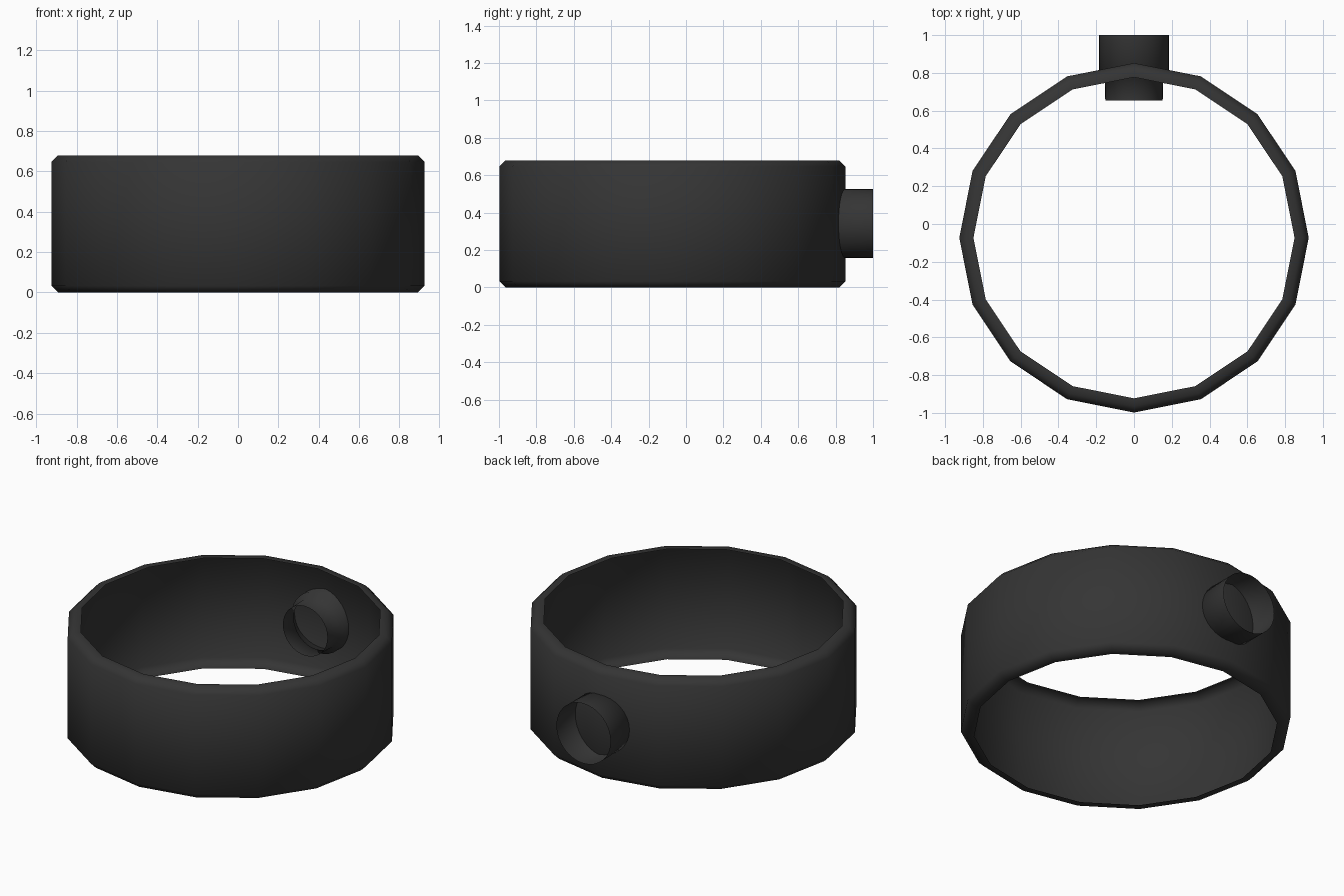
import bpy, bmesh
from math import cos, sin, tau, radians

if "Cube" in bpy.data.objects:
    bpy.data.objects.remove(bpy.data.objects["Cube"])

dark = bpy.data.materials.new("dark_plastic")
dark.diffuse_color = (0.035, 0.035, 0.035, 1)
dark.use_nodes = True
dark.node_tree.nodes["Principled BSDF"].inputs["Base Color"].default_value = dark.diffuse_color


def lathe(name, profile, sides, place, smooth_angle):
    """Spin an open (radius, height) profile; place maps local points to the model."""
    bm = bmesh.new()
    rings = [[bm.verts.new(place(r * cos(tau * i / sides), r * sin(tau * i / sides), h))
              for i in range(sides)] for r, h in profile]
    for a, b in zip(rings, rings[1:]):
        for i in range(sides):
            j = (i + 1) % sides
            bm.faces.new((a[i], a[j], b[j], b[i]))
    bmesh.ops.recalc_face_normals(bm, faces=bm.faces)
    mesh = bpy.data.meshes.new(name)
    bm.to_mesh(mesh)
    bm.free()
    obj = bpy.data.objects.new(name, mesh)
    bpy.context.collection.objects.link(obj)
    mesh.materials.append(dark)
    bpy.ops.object.select_all(action='DESELECT')
    obj.select_set(True)
    bpy.context.view_layer.objects.active = obj
    bpy.ops.object.shade_smooth_by_angle(angle=radians(smooth_angle))
    return obj


# Sixteen-sided thin band: chamfered rims turning into narrow inward flanges
lathe("ring_band",
      [(0.85, 0), (0.892, 0), (0.925, 0.033), (0.925, 0.647), (0.892, 0.68), (0.85, 0.68)],
      16, lambda x, y, h: (x, y - 0.073, h), 50)

# Open stepped tube running through the back wall
lathe("side_port",
      [(0.185, 1.0), (0.185, 0.785), (0.155, 0.765), (0.152, 0.655)],
      32, lambda x, y, h: (x, h, y + 0.342), 60)
